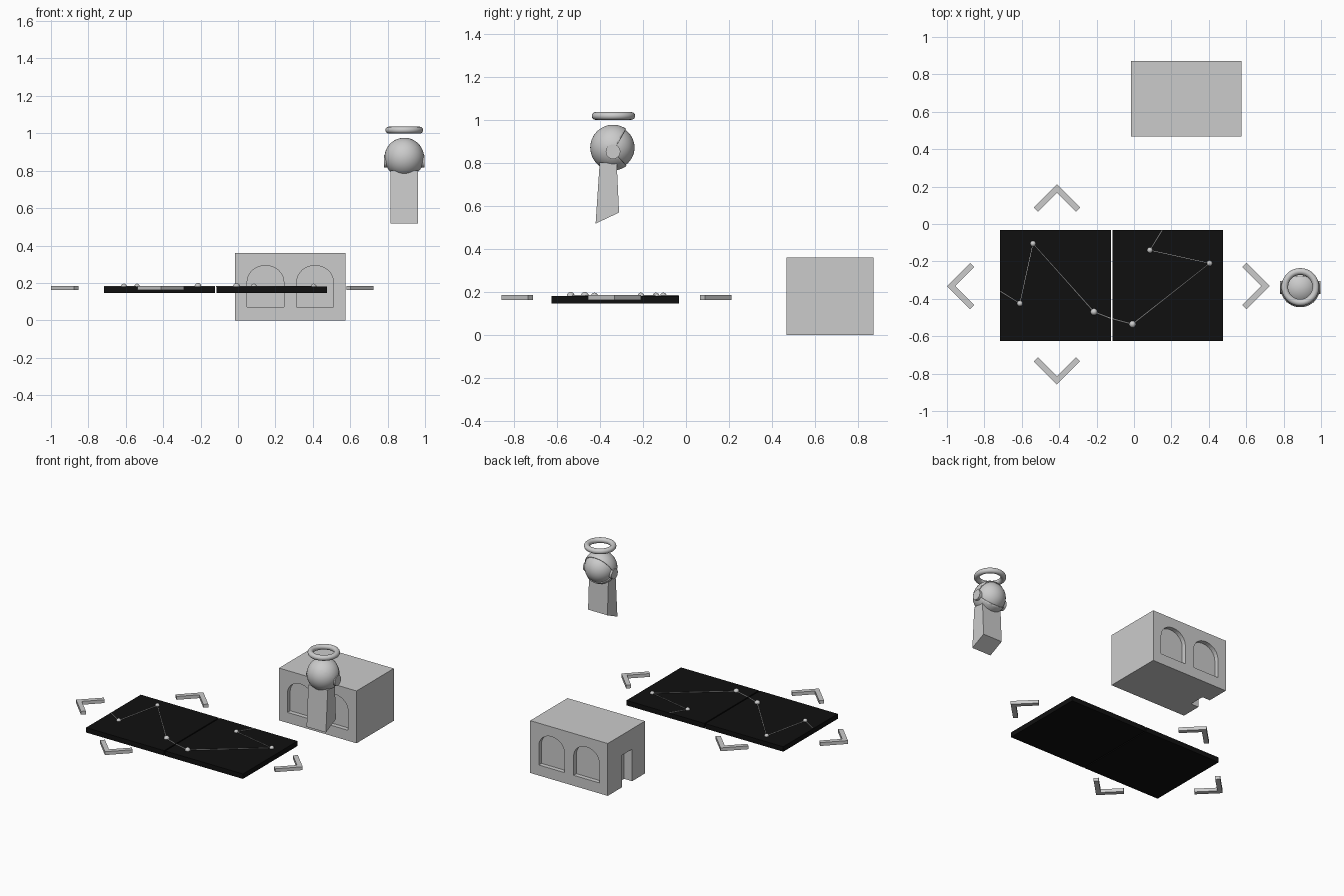
import bpy, bmesh, math
from mathutils import Vector

if "Cube" in bpy.data.objects:
    bpy.data.objects.remove(bpy.data.objects["Cube"])


def obj_from_bm(name, bm, mat=None, smooth=False):
    bmesh.ops.recalc_face_normals(bm, faces=bm.faces)
    me = bpy.data.meshes.new(name)
    bm.to_mesh(me)
    bm.free()
    ob = bpy.data.objects.new(name, me)
    bpy.context.collection.objects.link(ob)
    if mat:
        me.materials.append(mat)
    if smooth:
        for p in me.polygons:
            p.use_smooth = True
    return ob


def box(name, x0, x1, y0, y1, z0, z1, mat=None):
    bm = bmesh.new()
    bmesh.ops.create_cube(bm, size=1)
    for v in bm.verts:
        v.co = Vector((x1 if v.co.x > 0 else x0, y1 if v.co.y > 0 else y0, z1 if v.co.z > 0 else z0))
    return obj_from_bm(name, bm, mat)


def prism(name, points, offset):
    """Extrude a closed 3D polygon along an offset vector."""
    bm = bmesh.new()
    face = bm.faces.new([bm.verts.new(p) for p in points])
    ext = bmesh.ops.extrude_face_region(bm, geom=[face], use_keep_orig=True)
    verts = [g for g in ext['geom'] if isinstance(g, bmesh.types.BMVert)]
    bmesh.ops.translate(bm, verts=verts, vec=offset)
    return obj_from_bm(name, bm)


def smooth_by_angle(ob):
    bpy.ops.object.select_all(action='DESELECT')
    ob.select_set(True)
    bpy.context.view_layer.objects.active = ob
    bpy.ops.object.shade_smooth_by_angle()


black = bpy.data.materials.new("black")
black.diffuse_color = (0.005, 0.005, 0.005, 1)
black.use_nodes = True
black.node_tree.nodes["Principled BSDF"].inputs["Base Color"].default_value = black.diffuse_color

# House block with arched recesses front and back, and a doorway on the left
house = box("house", -0.015, 0.575, 0.467, 0.872, 0, 0.36)


def carve(cutter):
    mod = house.modifiers.new(cutter.name, 'BOOLEAN')
    mod.operation = 'DIFFERENCE'
    mod.solver = 'EXACT'
    mod.object = cutter
    cutter.hide_render = True
    cutter.hide_viewport = True


for cx in (0.147, 0.412):
    arch = [(cx - 0.098, 0.072), (cx + 0.098, 0.072)]
    for i in range(17):
        a = math.pi * i / 16
        arch.append((cx + 0.098 * math.cos(a), 0.205 + 0.088 * math.sin(a)))
    for side, y in (("front", 0.437), ("back", 0.842)):
        carve(prism(f"{side}_window_cutter", [(x, y, z) for x, z in arch], (0, 0.06, 0)))
carve(box("door_cutter", -0.1, 0.045, 0.607, 0.717, -0.1, 0.22))

# Two table panels with a narrow gap
box("left_panel", -0.717, -0.124, -0.626, -0.033, 0.146, 0.18, black)
box("right_panel", -0.116, 0.476, -0.626, -0.033, 0.146, 0.18, black)

# Star beads and the thin lines that join them
stars = [(-0.61, -0.425, 0.015), (-0.54, -0.105, 0.015), (-0.214, -0.47, 0.018),
         (-0.008, -0.536, 0.018), (0.404, -0.21, 0.015), (0.085, -0.14, 0.015)]
for i, (x, y, r) in enumerate(stars):
    bm = bmesh.new()
    bmesh.ops.create_uvsphere(bm, u_segments=20, v_segments=12, radius=r)
    bmesh.ops.translate(bm, verts=bm.verts, vec=(x, y, 0.181))
    obj_from_bm(f"star_{i + 1}", bm, smooth=True)

pts = [s[:2] for s in stars]
paths = {"left_star_line": [(-0.715, -0.36)] + pts[:3] + [(-0.124, -0.505)],
         "right_star_line": [(-0.116, -0.507)] + pts[3:] + [(0.15, -0.035)]}
for name, path in paths.items():
    cu = bpy.data.curves.new(name, 'CURVE')
    cu.dimensions = '3D'
    cu.bevel_depth = 0.0035
    cu.bevel_resolution = 1
    sp = cu.splines.new('POLY')
    sp.points.add(len(path) - 1)
    for p, (x, y) in zip(sp.points, path):
        p.co = (x, y, 0.181, 1)
    bpy.context.collection.objects.link(bpy.data.objects.new(name, cu))

# Four chevron arrows pointing away from the table
a, w = 0.124, 0.022
chevron = [(0, 0), (-a, a), (-a - w, a - w), (-2 * w, 0), (-a - w, w - a), (-a, -a)]
for name, x, y, turn in (("right", 0.725, -0.332, 0), ("back", -0.412, 0.212, 90),
                         ("left", -1.0, -0.332, 180), ("front", -0.412, -0.858, 270)):
    c, s = math.cos(math.radians(turn)), math.sin(math.radians(turn))
    prism(f"{name}_arrow", [(x + u * c - v * s, y + u * s + v * c, 0.161) for u, v in chevron],
          (0, 0, 0.023))

# Floating figure: tapered slanted body
hx, hy, hz = 0.889, -0.339, 0.87
prism("body", [(0.816, -0.42, 0.517), (0.816, -0.311, 0.568), (0.816, -0.322, 0.80),
               (0.816, -0.401, 0.80)], (0.147, 0, 0))

# Head
bm = bmesh.new()
bmesh.ops.create_uvsphere(bm, u_segments=40, v_segments=24, radius=0.1)
bmesh.ops.translate(bm, verts=bm.verts, vec=(hx, hy, hz))
obj_from_bm("head", bm, smooth=True)

# Hood shell with a wedge opening for the face toward +y
bm = bmesh.new()
bmesh.ops.create_uvsphere(bm, u_segments=40, v_segments=24, radius=0.106)
hinge = Vector((0, 0, -0.018))
normals = [Vector((0, 0.112, -0.065)).normalized(), Vector((0, 0.065, 0.06)).normalized()]
for n in normals:
    bmesh.ops.bisect_plane(bm, geom=bm.verts[:] + bm.edges[:] + bm.faces[:], plane_co=hinge, plane_no=n)
opening = [f for f in bm.faces if all((f.calc_center_median() - hinge).dot(n) > 0 for n in normals)]
bmesh.ops.delete(bm, geom=opening, context='FACES')
bmesh.ops.translate(bm, verts=bm.verts, vec=(hx, hy, hz))
hood = obj_from_bm("hood", bm)
smooth_by_angle(hood)
shell = hood.modifiers.new("thickness", 'SOLIDIFY')
shell.thickness = 0.008
shell.offset = -1

# Ear discs
for side, sx in (("right", 1), ("left", -1)):
    bpy.ops.mesh.primitive_cylinder_add(vertices=32, radius=0.034, depth=0.03,
                                        location=(hx + sx * 0.094, hy, 0.851),
                                        rotation=(0, math.pi / 2, 0))
    bpy.context.object.name = f"{side}_ear"
    smooth_by_angle(bpy.context.object)

# Ring above the head
bpy.ops.mesh.primitive_torus_add(major_radius=0.083, minor_radius=0.018, major_segments=48,
                                 minor_segments=16, location=(hx, -0.337, 1.017))
bpy.context.object.name = "ring"
smooth_by_angle(bpy.context.object)
